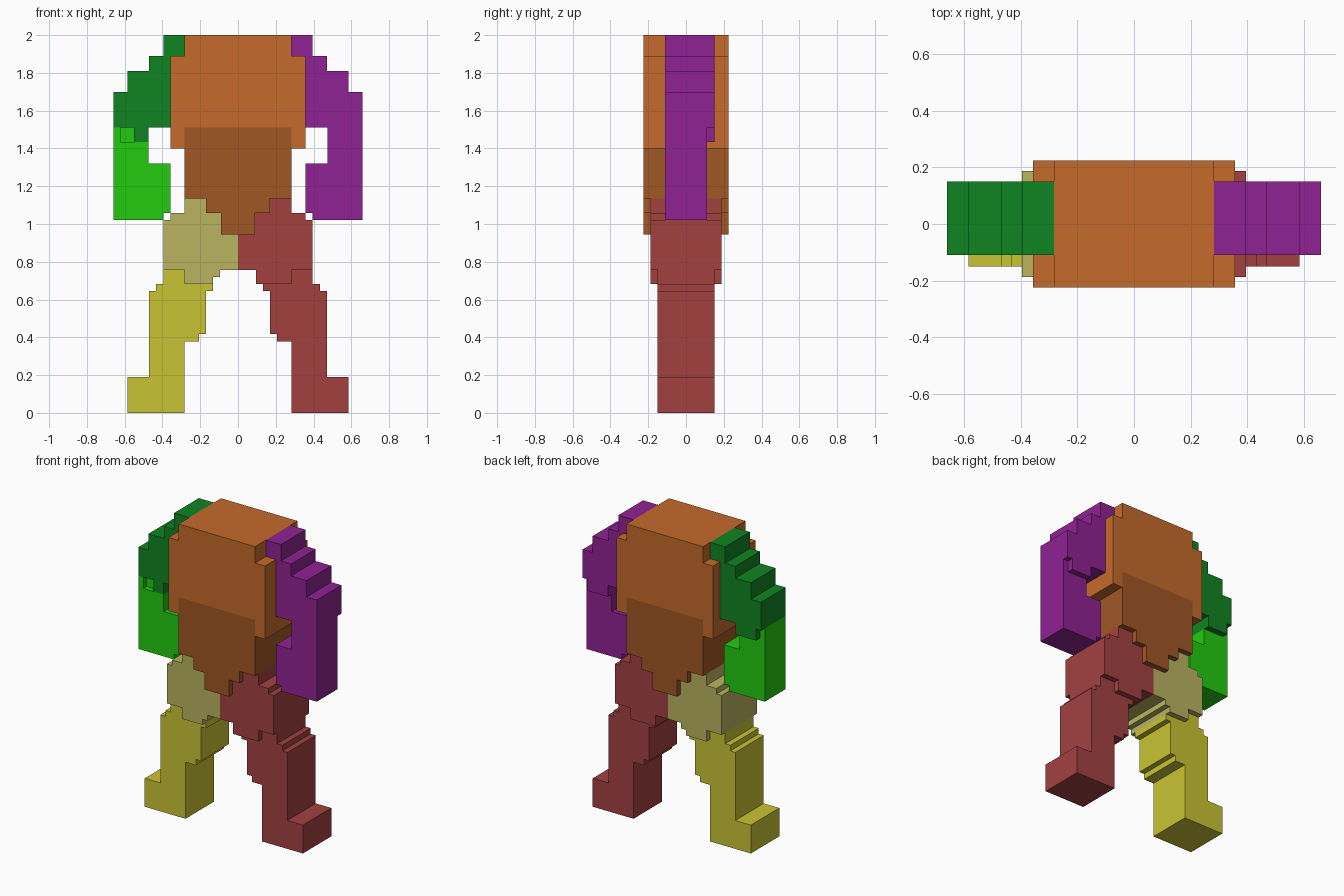
import bpy
import bmesh

cube = bpy.data.objects.get("Cube")
if cube:
    bpy.data.objects.remove(cube, do_unlink=True)


def material(name, *rgb):
    """Flat material from 0-255 display values, stored linear."""
    lin = [((c / 255 + 0.055) / 1.055) ** 2.4 for c in rgb] + [1.0]
    m = bpy.data.materials.new(name)
    m.use_nodes = True
    m.diffuse_color = lin
    m.node_tree.nodes["Principled BSDF"].inputs["Base Color"].default_value = lin
    return m


ORANGE = material("orange", 197, 107, 43)
BROWN = material("brown", 160, 87, 36)
DARK_GREEN = material("dark green", 16, 132, 34)
GREEN = material("bright green", 34, 203, 16)
PURPLE = material("purple", 143, 34, 147)
KHAKI = material("khaki", 186, 180, 96)
YELLOW = material("yellow", 202, 196, 52)
RED = material("red", 163, 64, 64)


def stepped(name, mat, bands, y0, y1, side=1):
    """Extrude a stepped outline along y; bands are (z0, z1, x0, x1), bottom up."""
    right = [(x1, z) for z0, z1, x0, x1 in bands for z in (z0, z1)]
    left = [(x0, z) for z0, z1, x0, x1 in reversed(bands) for z in (z1, z0)]
    outline = list(dict.fromkeys(right + left))
    bm = bmesh.new()
    face = bm.faces.new([bm.verts.new((side * x, y0, z)) for x, z in outline])
    ext = bmesh.ops.extrude_face_region(bm, geom=[face])
    moved = [v for v in ext["geom"] if isinstance(v, bmesh.types.BMVert)]
    bmesh.ops.translate(bm, verts=moved, vec=(0, y1 - y0, 0))
    bmesh.ops.recalc_face_normals(bm, faces=bm.faces)
    mesh = bpy.data.meshes.new(name)
    bm.to_mesh(mesh)
    bm.free()
    mesh.materials.append(mat)
    obj = bpy.data.objects.new(name, mesh)
    bpy.context.collection.objects.link(obj)
    return obj


# Torso: chest block and tapering belly
D = 0.225
stepped("chest", ORANGE, [(1.51, 1.89, -0.357, 0.357), (1.89, 2, -0.283, 0.283)], -D, D)
stepped("belly", BROWN, [(0.945, 1.057, -0.09, 0.09), (1.057, 1.135, -0.17, 0.17),
                         (1.135, 1.51, -0.283, 0.283)], -D, D)

# Outlines shared by both sides, drawn for +x
shoulder = [(1.51, 1.70, 0.357, 0.66), (1.70, 1.81, 0.357, 0.585),
            (1.81, 1.89, 0.357, 0.47), (1.89, 2, 0.283, 0.395)]
forearm = [(1.02, 1.057, 0.395, 0.66), (1.057, 1.32, 0.357, 0.66),
           (1.32, 1.434, 0.473, 0.66), (1.434, 1.51, 0.623, 0.66)]
hip_top = [(0.757, 1.02, 0.0, 0.395), (1.02, 1.057, 0.0, 0.357),
           (1.057, 1.135, 0.0, 0.283)]
leg = [(0, 0.19, 0.283, 0.585), (0.19, 0.378, 0.283, 0.47),
       (0.378, 0.417, 0.207, 0.47), (0.417, 0.645, 0.17, 0.47),
       (0.645, 0.683, 0.132, 0.433), (0.683, 0.757, 0.17, 0.395)]

sides = [
    ("left", 1, PURPLE, PURPLE, RED, RED, -0.11, 0.094),
    ("right", -1, DARK_GREEN, GREEN, KHAKI, YELLOW, -0.075, 0.132),
]
for tag, s, upper, lower, hip, shin, core_y, hip_in in sides:
    stepped(tag + "_chest_flank", ORANGE, [(1.40, 1.51, 0.283, 0.357)], -D, D, s)
    # Arm
    stepped(tag + "_upper_arm", upper, shoulder, -0.11, 0.15, s)
    stepped(tag + "_elbow_inner", upper, [(1.434, 1.51, 0.473, 0.55)], -0.11, 0.11, s)
    stepped(tag + "_elbow_back", upper, [(1.434, 1.51, 0.473, 0.623)], 0.11, 0.15, s)
    stepped(tag + "_elbow_core", lower, [(1.434, 1.51, 0.55, 0.623)], core_y, 0.11, s)
    stepped(tag + "_forearm", lower, forearm, -0.11, 0.11, s)
    # Hip and leg
    hip_bands = [(0.683, 0.72, hip_in, 0.283), (0.72, 0.757, 0.094, 0.283)] + hip_top
    stepped(tag + "_hip", hip, hip_bands, -0.188, 0.188, s)
    stepped(tag + "_leg", shin, leg, -0.15, 0.15, s)
